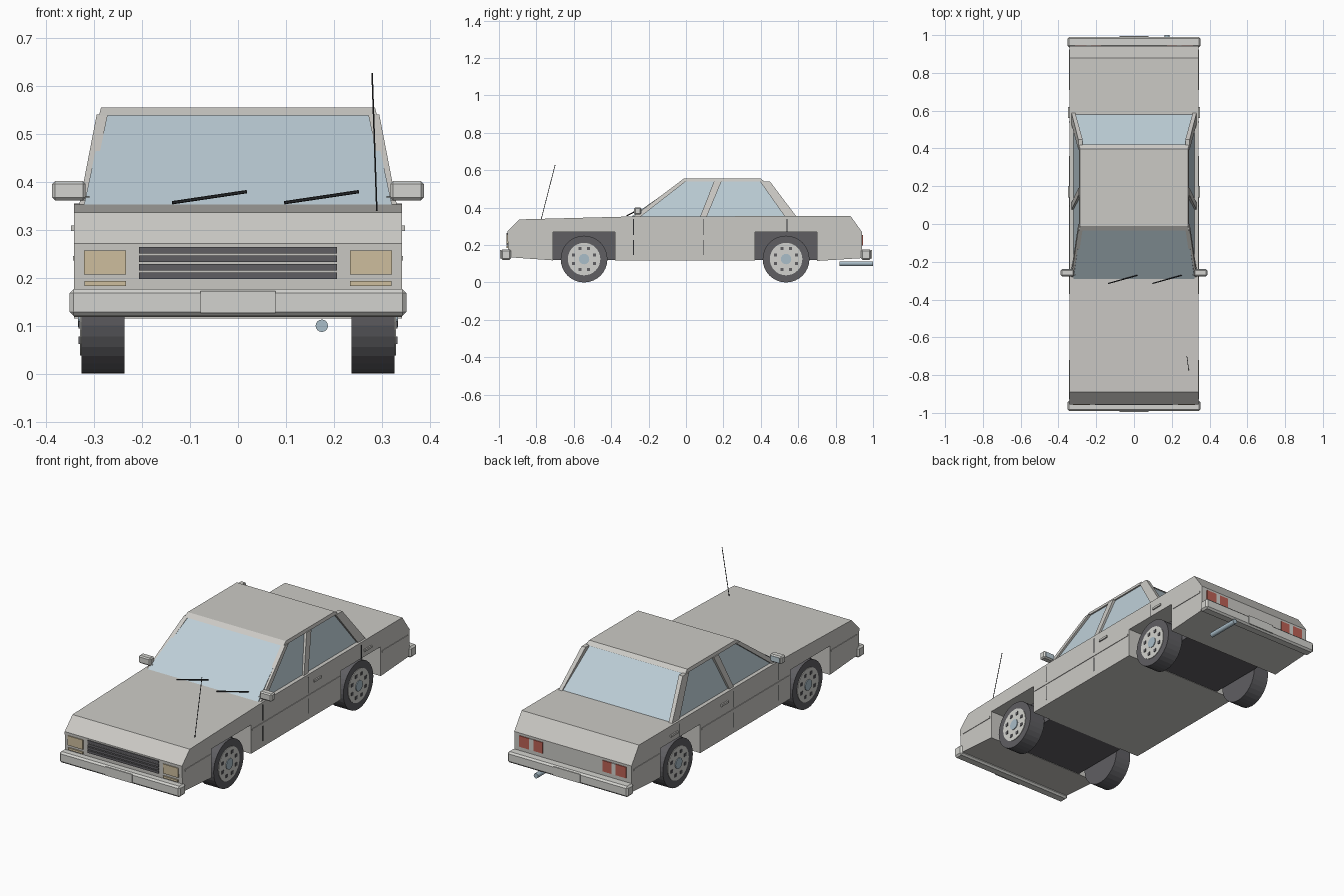
import bpy, bmesh, math
from mathutils import Vector, Matrix

if "Cube" in bpy.data.objects:
    bpy.data.objects.remove(bpy.data.objects["Cube"])


def material(name, r, g, b):
    m = bpy.data.materials.new(name)
    m.diffuse_color = (r, g, b, 1)
    m.use_nodes = True
    m.node_tree.nodes["Principled BSDF"].inputs["Base Color"].default_value = m.diffuse_color
    return m


PAINT = material("warm grey paint", 0.60, 0.59, 0.56)
TRIM = material("light trim", 0.65, 0.65, 0.62)
GLASS = material("pale blue glass", 0.51, 0.62, 0.68)
DARK = material("dark grey rubber", 0.115, 0.113, 0.123)
BLACK = material("black plastic", 0.025, 0.027, 0.03)
LAMP = material("amber lamp", 0.61, 0.51, 0.34)
RED = material("red lamp", 0.50, 0.12, 0.09)
METAL = material("blue grey metal", 0.40, 0.51, 0.58)


def finish(name, bm, mat, bevel=0):
    bmesh.ops.recalc_face_normals(bm, faces=bm.faces[:])
    me = bpy.data.meshes.new(name)
    bm.to_mesh(me)
    bm.free()
    me.materials.append(mat)
    ob = bpy.data.objects.new(name, me)
    bpy.context.collection.objects.link(ob)
    if bevel:
        mod = ob.modifiers.new("bevel", 'BEVEL')
        mod.width = bevel
        mod.segments = 1
    return ob


def hull(name, bottom, top, mat, bevel=0):
    """Solid between two matching loops of points."""
    bm = bmesh.new()
    a = [bm.verts.new(p) for p in bottom]
    b = [bm.verts.new(p) for p in top]
    bm.faces.new(a)
    bm.faces.new(b)
    n = len(a)
    for i in range(n):
        bm.faces.new((a[i], a[(i + 1) % n], b[(i + 1) % n], b[i]))
    return finish(name, bm, mat, bevel)


def rect(x0, x1, y0, y1, z):
    return [(x0, y0, z), (x1, y0, z), (x1, y1, z), (x0, y1, z)]


def box(name, x0, x1, y0, y1, z0, z1, mat, bevel=0, both=False):
    hull(name, rect(x0, x1, y0, y1, z0), rect(x0, x1, y0, y1, z1), mat, bevel)
    if both:
        box(name + "_left", -x1, -x0, y0, y1, z0, z1, mat, bevel)


def rod(name, p, q, r, mat, sides=12):
    p, q = Vector(p), Vector(q)
    d = q - p
    bm = bmesh.new()
    rot = d.to_track_quat('Z', 'Y').to_matrix().to_4x4()
    bmesh.ops.create_cone(bm, cap_ends=True, segments=sides, radius1=r, radius2=r,
                          depth=d.length, matrix=Matrix.Translation((p + q) / 2) @ rot)
    return finish(name, bm, mat)


# Lower body: side profile with wheel notches, extruded across the width
W = 0.342
profile = [(-0.95, 0.135), (-0.955, 0.272), (-0.89, 0.337), (-0.28, 0.353), (0.88, 0.355),
           (0.942, 0.268), (0.94, 0.13), (0.70, 0.115), (0.70, 0.27), (0.37, 0.27),
           (0.37, 0.118), (-0.38, 0.118), (-0.38, 0.27), (-0.71, 0.27), (-0.71, 0.118)]
hull("body", [(-W, y, z) for y, z in profile], [(W, y, z) for y, z in profile], PAINT)
for name, y0, y1 in (("front", -0.71, -0.38), ("rear", 0.37, 0.70)):
    box(name + "_wheel_well", -0.232, 0.232, y0, y1, 0.12, 0.272, DARK)

# Cabin glass, roof and pillars
hull("cabin_glass", rect(-0.322, 0.322, -0.295, 0.585, 0.35),
     rect(-0.281, 0.281, -0.022, 0.408, 0.542), GLASS)
hull("roof", rect(-0.290, 0.290, -0.035, 0.42, 0.539),
     rect(-0.286, 0.286, -0.01, 0.398, 0.556), PAINT)
for s, side in ((1, "right"), (-1, "left")):
    for name, b0, b1, t0, t1 in (("front", -0.285, -0.245, -0.03, 0.0),
                                 ("middle", 0.075, 0.11, 0.15, 0.19),
                                 ("rear", 0.53, 0.592, 0.395, 0.448)):
        low = rect(s * 0.312, s * 0.332, b0, b1, 0.35)
        high = rect(s * 0.272, s * 0.295, t0, t1, 0.541)
        hull(f"{name}_pillar_{side}", low, high, PAINT)

# Bumpers with blank plates
for name, y0, y1, py in (("front", -0.99, -0.935, -0.995), ("rear", 0.935, 0.99, 0.99)):
    box(name + "_bumper", -0.352, 0.352, y0, y1, 0.12, 0.177, TRIM, 0.009)
    box(name + "_plate", -0.078, 0.078, py, py + 0.005, 0.127, 0.173, TRIM)

# Grille bars, headlights and indicators
for i in range(4):
    z = 0.198 + 0.0177 * i
    box("grille_bar", -0.207, 0.207, -0.959, -0.95, z, z + 0.013, DARK)
box("headlight", 0.234, 0.322, -0.959, -0.95, 0.207, 0.257, LAMP, both=True)
box("indicator", 0.234, 0.32, -0.959, -0.95, 0.183, 0.194, LAMP, both=True)

# Tail lights
for name, x0, x1, mat in (("tail_light_inner", 0.175, 0.228, RED),
                          ("reverse_light", 0.228, 0.252, TRIM),
                          ("tail_light_outer", 0.252, 0.312, RED)):
    box(name, x0, x1, 0.938, 0.946, 0.197, 0.255, mat, both=True)

# Door seams, side mouldings and handles
for y, spans in ((-0.28, ((0.255, 0.34), (0.148, 0.228))),
                 (0.095, ((0.255, 0.34), (0.148, 0.228))),
                 (0.54, ((0.27, 0.34),))):
    for z0, z1 in spans:
        box("door_seam", 0.34, 0.3428, y - 0.0025, y + 0.0025, z0, z1, BLACK, both=True)
for y0, y1 in ((-0.93, -0.72), (-0.37, 0.36), (0.71, 0.925)):
    box("side_moulding", 0.34, 0.345, y0, y1, 0.236, 0.246, PAINT, both=True)
for y in (0.17, 0.59):
    box("door_handle", 0.34, 0.349, y - 0.03, y + 0.03, 0.298, 0.309, PAINT, both=True)

# Mirrors
box("mirror", 0.318, 0.388, -0.277, -0.24, 0.362, 0.402, TRIM, 0.006, both=True)
box("mirror_glass", 0.326, 0.38, -0.241, -0.238, 0.368, 0.396, GLASS, both=True)
box("mirror_stem", 0.31, 0.33, -0.27, -0.247, 0.345, 0.37, TRIM, both=True)

# Wipers, aerial and exhaust
for x in (-0.137, 0.097):
    rod("wiper", (x, -0.315, 0.357), (x + 0.155, -0.272, 0.38), 0.0035, BLACK, 6)
rod("aerial", (0.29, -0.775, 0.335), (0.28, -0.70, 0.627), 0.0017, BLACK, 6)
rod("exhaust", (0.175, 0.82, 0.10), (0.175, 1.0, 0.10), 0.013, METAL, 16)

# Wheels: tyre, rim disc, hub and a ring of holes
for s in (1, -1):
    for y in (-0.545, 0.535):
        z = 0.125
        for name, x0, x1, r, mat, n in (("tyre", 0.237, 0.327, 0.125, DARK, 32),
                                        ("rim", 0.30, 0.330, 0.087, TRIM, 32),
                                        ("hub", 0.32, 0.334, 0.028, METAL, 16)):
            rod(name, (s * x0, y, z), (s * x1, y, z), r, mat, n)
        for k in range(8):
            a = math.pi / 8 + k * math.pi / 4
            cy, cz = y + 0.06 * math.cos(a), z + 0.06 * math.sin(a)
            xs = sorted((s * 0.328, s * 0.333))
            box("rim_hole", xs[0], xs[1], cy - 0.008, cy + 0.008, cz - 0.008, cz + 0.008, DARK)
